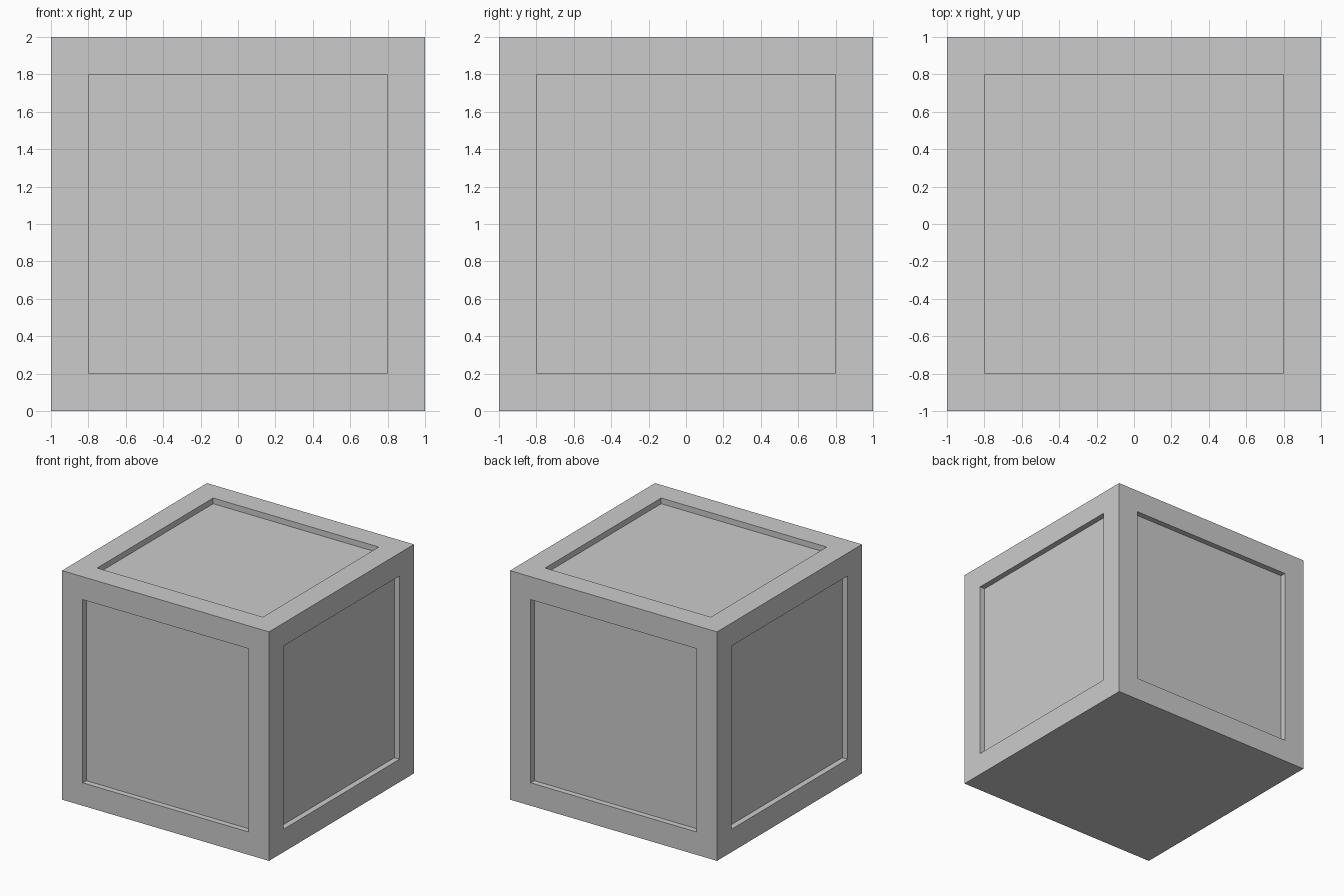
import bpy, bmesh
from mathutils import Matrix

if "Cube" in bpy.data.objects:
    bpy.data.objects.remove(bpy.data.objects["Cube"])

FRAME_WIDTH = 0.2
PANEL_DEPTH = 0.05

# Crate body: cube standing on the ground
bm = bmesh.new()
bmesh.ops.create_cube(bm, size=2.0, matrix=Matrix.Translation((0, 0, 1)))
bm.normal_update()

# Recessed panels on the four sides and the top; the bottom stays flat
panels = [f for f in bm.faces if f.normal.z > -0.5]
bmesh.ops.inset_individual(bm, faces=panels, thickness=FRAME_WIDTH,
                           use_even_offset=True)
bmesh.ops.inset_individual(bm, faces=panels, thickness=0.0, depth=-PANEL_DEPTH)
bm.normal_update()

mesh = bpy.data.meshes.new("crate")
bm.to_mesh(mesh)
bm.free()
crate = bpy.data.objects.new("crate", mesh)
bpy.context.collection.objects.link(crate)
